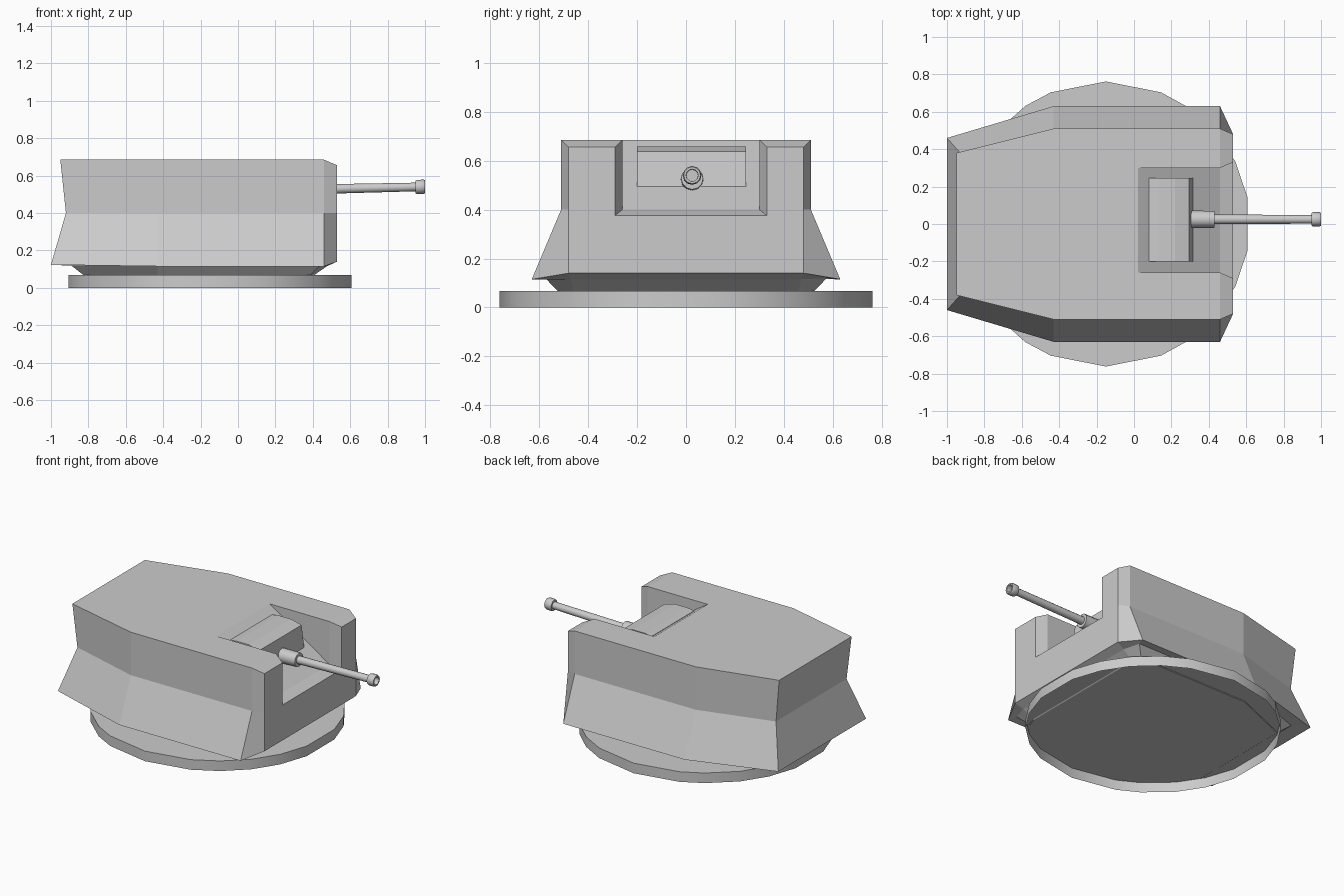
import bpy, bmesh, math

cube = bpy.data.objects.get("Cube")
if cube:
    bpy.data.objects.remove(cube, do_unlink=True)

grey = bpy.data.materials.new("plain grey")
grey.use_nodes = True
COLOUR = (0.6, 0.6, 0.6, 1)
grey.diffuse_color = COLOUR
grey.node_tree.nodes["Principled BSDF"].inputs["Base Color"].default_value = COLOUR


def make(name, bm, smooth=None):
    """Turn a bmesh into a named object, smooth below the given angle."""
    bmesh.ops.recalc_face_normals(bm, faces=bm.faces)
    mesh = bpy.data.meshes.new(name)
    bm.to_mesh(mesh)
    bm.free()
    mesh.materials.append(grey)
    ob = bpy.data.objects.new(name, mesh)
    bpy.context.collection.objects.link(ob)
    bpy.ops.object.select_all(action='DESELECT')
    ob.select_set(True)
    bpy.context.view_layer.objects.active = ob
    if smooth:
        bpy.ops.object.shade_smooth_by_angle(angle=math.radians(smooth))
    return ob


def loft(rings, caps=True):
    """Skin a list of equally long closed rings."""
    bm = bmesh.new()
    loops = [[bm.verts.new(p) for p in ring] for ring in rings]
    n = len(loops[0])
    for a, b in zip(loops, loops[1:]):
        for i in range(n):
            j = (i + 1) % n
            bm.faces.new((a[i], a[j], b[j], b[i]))
    if caps:
        bm.faces.new(loops[0])
        bm.faces.new(loops[-1])
    return bm, loops


def mirrored(half):
    return half + [(x, -y, z) for x, y, z in reversed(half)]


# Turntable disc: a shallow pan, open underneath
angles = [11, 26, 40, 54, 67.5, 90, 112.5, 124, 140, 154, 169]
angles += [-a for a in reversed(angles)]
disc = [(-0.15 + 0.77 * math.cos(math.radians(a)),
         0.762 * math.sin(math.radians(a))) for a in angles]
bm, loops = loft([[(x, y, z) for x, y in disc] for z in (0, 0.067)], caps=False)
bm.faces.new(loops[-1])
make("turntable_disc", bm, 35)

# Turret body: half outlines from the neck up to the roof
halves = [
    [(-0.82, 0.36, 0.063), (-0.43, 0.52, 0.063), (0.38, 0.52, 0.063), (0.40, 0.46, 0.063)],
    [(-0.89, 0.41, 0.118), (-0.43, 0.575, 0.12), (0.44, 0.575, 0.12), (0.475, 0.47, 0.115)],
    [(-1.0, 0.46, 0.123), (-0.43, 0.63, 0.115), (0.46, 0.63, 0.115), (0.53, 0.48, 0.14)],
    [(-0.92, 0.37, 0.40), (-0.43, 0.51, 0.40), (0.46, 0.51, 0.40), (0.53, 0.48, 0.40)],
    [(-0.95, 0.38, 0.685), (-0.43, 0.51, 0.685), (0.46, 0.51, 0.685), (0.53, 0.48, 0.655)],
]
bm, loops = loft([mirrored(h) for h in halves], caps=False)
bm.faces.new(loops[0])
top = loops[-1]
bm.faces.new(top[:3] + top[5:])      # roof
bm.faces.new(top[2:6])               # sloped front lip
body = make("turret_body", bm)

# Ramped gun notch, flaring at the front lip
sections = [(-0.13, -0.26, 0.30, 0.784), (0.46, -0.26, 0.30, 0.40),
            (0.60, -0.32, 0.36, 0.35)]
bm, _ = loft([[(x, a, z), (x, b, z), (x, b, 0.9), (x, a, 0.9)]
              for x, a, b, z in sections])
cutter = make("notch_cutter", bm)
cutter.hide_render = True
mod = body.modifiers.new("notch", 'BOOLEAN')
mod.operation = 'DIFFERENCE'
mod.solver = 'EXACT'
mod.object = cutter
bpy.context.view_layer.objects.active = body
bpy.ops.object.modifier_apply(modifier=mod.name)
bpy.data.objects.remove(cutter, do_unlink=True)

# Rounded gun mantlet set into the ramp
profile = [(0.08, 0.63), (0.08, 0.65), (0.13, 0.657), (0.22, 0.657),
           (0.295, 0.638), (0.315, 0.49), (0.31, 0.48)]
bm, _ = loft([[(x, y, z) for x, z in profile] for y in (-0.20, 0.245)])
make("gun_mantlet", bm)


def tube(name, stations, sides=12):
    """Turned part along the slightly raised gun axis: (x, radius) stations."""
    rings = []
    for x, r in stations:
        zc = 0.524 + (x - 0.3) * 0.023
        rings.append([(x, 0.025 + r * math.cos(t), zc + r * math.sin(t))
                      for t in (math.tau * i / sides for i in range(sides))])
    bm, _ = loft(rings)
    make(name, bm, 35)


# Gun
tube("gun_sleeve", [(0.29, 0.047), (0.43, 0.045)])
tube("gun_barrel", [(0.40, 0.026), (0.96, 0.023)])
tube("gun_muzzle", [(0.95, 0.034), (0.957, 0.038), (0.993, 0.038), (1.0, 0.034),
                    (1.0, 0.025), (0.965, 0.024)])
